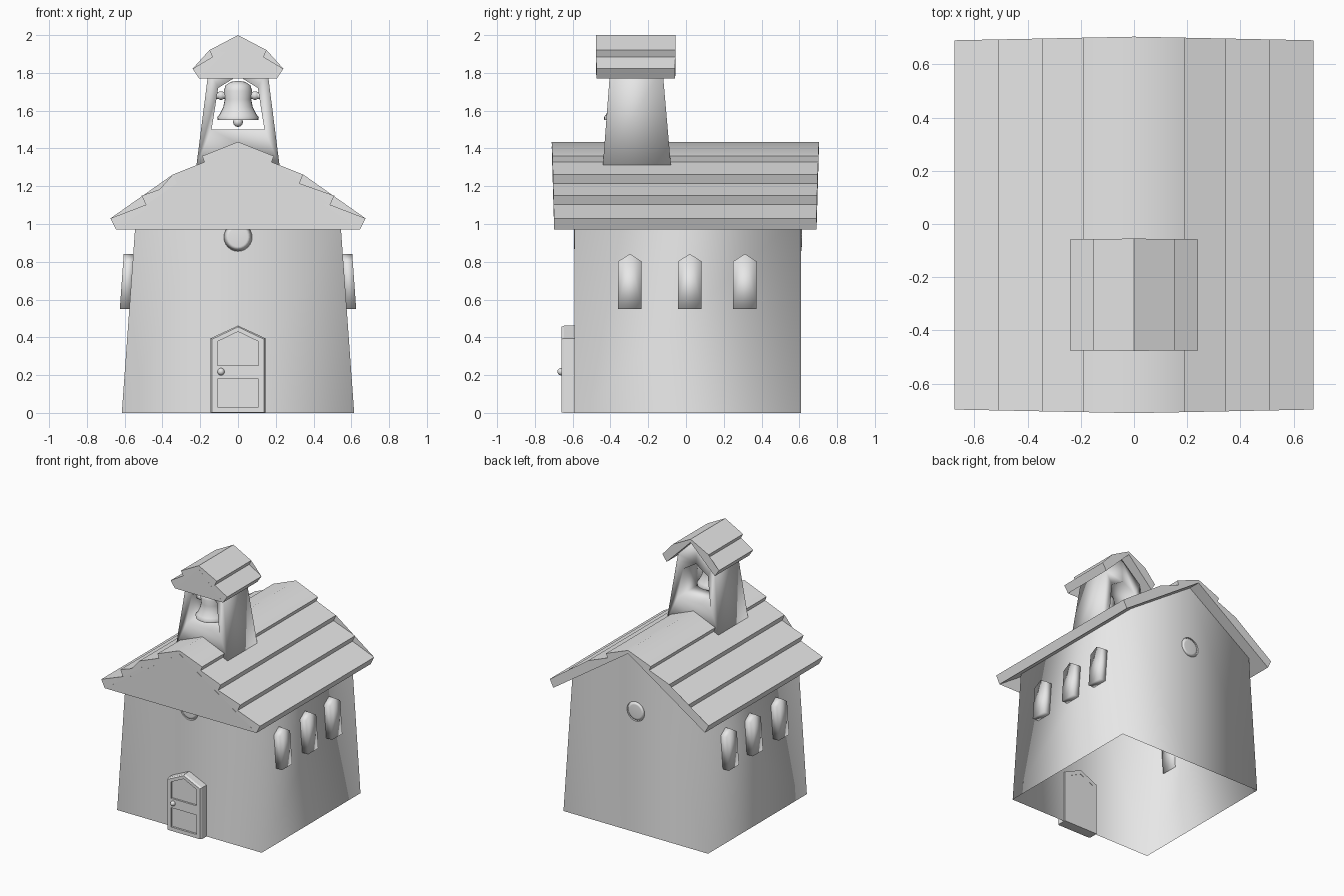
import bpy, bmesh, math
from mathutils import Vector

if "Cube" in bpy.data.objects:
    bpy.data.objects.remove(bpy.data.objects["Cube"])

GREY = (0.8, 0.8, 0.8, 1.0)
mat = bpy.data.materials.new("plain_grey")
mat.use_nodes = True
mat.diffuse_color = GREY
mat.node_tree.nodes["Principled BSDF"].inputs["Base Color"].default_value = GREY


def finish(bm, name, angle=None):
    """Turn a bmesh into an object, smooth everywhere or up to an angle."""
    bmesh.ops.recalc_face_normals(bm, faces=bm.faces)
    mesh = bpy.data.meshes.new(name)
    bm.to_mesh(mesh)
    bm.free()
    mesh.materials.append(mat)
    ob = bpy.data.objects.new(name, mesh)
    bpy.context.collection.objects.link(ob)
    bpy.ops.object.select_all(action="DESELECT")
    ob.select_set(True)
    bpy.context.view_layer.objects.active = ob
    if angle is None:
        bpy.ops.object.shade_smooth()
    else:
        bpy.ops.object.shade_smooth_by_angle(angle=math.radians(angle))
    return ob


def loft(name, loops, caps=True, closed=False, angle=None):
    """Bridge equal loops of points; cap the ends or close into a ring."""
    bm = bmesh.new()
    rows = [[bm.verts.new(p) for p in loop] for loop in loops]
    n = len(rows[0])
    pairs = list(zip(rows, rows[1:])) + ([(rows[-1], rows[0])] if closed else [])
    for a, b in pairs:
        for i in range(n):
            j = (i + 1) % n
            bm.faces.new((a[i], a[j], b[j], b[i]))
    if caps and not closed:
        ends = [bm.faces.new(rows[0]), bm.faces.new(rows[-1])]
        bmesh.ops.triangulate(bm, faces=ends)
    return finish(bm, name, angle)


def arch(w_low, w_top, z_low, z_shoulder, z_peak):
    """Pointed outline as (across, up) pairs."""
    return [(-w_low, z_low), (w_low, z_low), (w_top, z_shoulder),
            (0, z_peak), (-w_top, z_shoulder)]


def at_y(outline, y):
    return [(u, y, v) for u, v in outline]


def lathe(name, profile, centre, along_y=False, n=24, angle=None):
    """Rings of (radius, height) about the z or y axis."""
    loops = []
    for r, h in profile:
        ring = []
        for i in range(n):
            a = 2 * math.pi * i / n
            c, s = r * math.cos(a), r * math.sin(a)
            ring.append(Vector(centre) + Vector((c, h, s) if along_y else (c, s, h)))
        loops.append(ring)
    return loft(name, loops, angle=angle)


def ball(name, centre, radius):
    bm = bmesh.new()
    bmesh.ops.create_uvsphere(bm, u_segments=16, v_segments=10, radius=radius)
    bmesh.ops.translate(bm, verts=bm.verts, vec=centre)
    return finish(bm, name)


def stepped_roof(name, half, y0, y1, taper):
    """Mirror a stepped half profile and extrude it, shorter at the eaves."""
    outline = half + [(-x, z) for x, z in reversed(half[1:-1])]
    front = [(x, y0 + taper * abs(x), z) for x, z in outline]
    back = [(x, y1 - taper * abs(x), z) for x, z in outline]
    return loft(name, [front, back], angle=50)


# Walls: open shell with two gables, softly shaded round the corners
FRONT, BACK = -0.59, 0.61
bm = bmesh.new()
gables = []
for y in (FRONT, BACK):
    pts = [(-0.615, 0), (0, 0), (0.615, 0), (0.54, 1.045), (0, 1.415), (-0.54, 1.045)]
    v = [bm.verts.new((x, y, z)) for x, z in pts]
    bm.faces.new((v[0], v[1], v[4], v[5]))
    bm.faces.new((v[1], v[2], v[3], v[4]))
    gables.append(v)
f, b = gables
bm.faces.new((f[2], b[2], b[3], f[3]))
bm.faces.new((f[0], f[5], b[5], b[0]))
finish(bm, "walls")

# Faint round bosses on both gables
for name, y, d in (("front_boss", FRONT, -1), ("back_boss", BACK, 1)):
    lathe(name, [(0.075, 0), (0.05, 0.003 * d), (0.01, 0.004 * d)],
          (0, y, 0.93), along_y=True)

# Main roof with four overlapping rows on each side
stepped_roof("main_roof", [
    (0, 1.435), (0.19, 1.36), (0.178, 1.328), (0.345, 1.262), (0.325, 1.215),
    (0.51, 1.15), (0.488, 1.102), (0.675, 1.03), (0.645, 0.97), (0, 1.41)],
    -0.711, 0.704, 0.02)

# Bell tower: tapered gabled ring around the opening


def tower_loop(outline, back):
    if back:
        return [(x, -0.08 - 0.087 * (z - 1.31), z) for x, z in outline]
    return [(x, -0.44 + 0.076 * (z - 1.31), z) for x, z in outline]


outer = arch(0.22, 0.155, 1.31, 1.82, 1.975)
inner = arch(0.14, 0.105, 1.5, 1.72, 1.785)
loft("bell_tower", [tower_loop(outer, False), tower_loop(outer, True),
                    tower_loop(inner, True), tower_loop(inner, False)], closed=True)

# Tower roof with two rows on each side
stepped_roof("tower_roof", [
    (0, 2.0), (0.152, 1.92), (0.135, 1.885), (0.24, 1.822), (0.205, 1.77), (0, 1.975)],
    -0.477, -0.055, 0.01)

# Bell, clapper and axle
BELL = (0, -0.325, 0)
lathe("bell", [(0.012, 1.757), (0.04, 1.752), (0.065, 1.735), (0.075, 1.705),
               (0.07, 1.66), (0.078, 1.62), (0.098, 1.58), (0.11, 1.565),
               (0.108, 1.55), (0.09, 1.553), (0.05, 1.64), (0.01, 1.68)], BELL, angle=60)
ball("clapper", (0, BELL[1], 1.54), 0.026)
bm = bmesh.new()
bmesh.ops.create_cone(bm, cap_ends=True, segments=12, radius1=0.018, radius2=0.018, depth=0.25)
for v in bm.verts:
    v.co = Vector((v.co.z, v.co.x + BELL[1], v.co.y + 1.68))
finish(bm, "bell_axle", 40)
for side, name in ((-1, "right_axle_collar"), (1, "left_axle_collar")):
    ball(name, (side * 0.09, BELL[1], 1.68), 0.023)

# Pointed side windows, leaning with the walls
for side, label in ((-1, "right"), (1, "left")):
    for i, yc in enumerate((-0.297, 0.02, 0.312)):
        shape = arch(0.062, 0.062, 0.55, 0.802, 0.842)
        loops = [[(side * (0.615 - 0.0714 * z + out), yc + u, z) for u, z in shape]
                 for out in (-0.008, 0.05)]
        loft(f"{label}_window_{i + 1}", loops)

# Door: bevelled frame, sunken panel, middle rail and knob
rim_back = arch(0.145, 0.145, 0, 0.395, 0.462)
rim_front = arch(0.137, 0.137, 0.003, 0.39, 0.455)
hole = arch(0.108, 0.108, 0.032, 0.378, 0.43)
loft("door_frame", [at_y(rim_back, -0.58), at_y(rim_back, -0.645), at_y(rim_front, -0.66),
                    at_y(hole, -0.66), at_y(hole, -0.58)], closed=True, angle=25)
loft("door_panel", [at_y(hole, -0.582), at_y(hole, -0.645)], angle=30)
rail = [(-0.11, 0.18), (0.11, 0.18), (0.11, 0.252), (-0.11, 0.252)]
loft("door_rail", [at_y(rail, -0.63), at_y(rail, -0.659)], angle=30)
ball("door_knob", (-0.09, -0.662, 0.218), 0.019)
